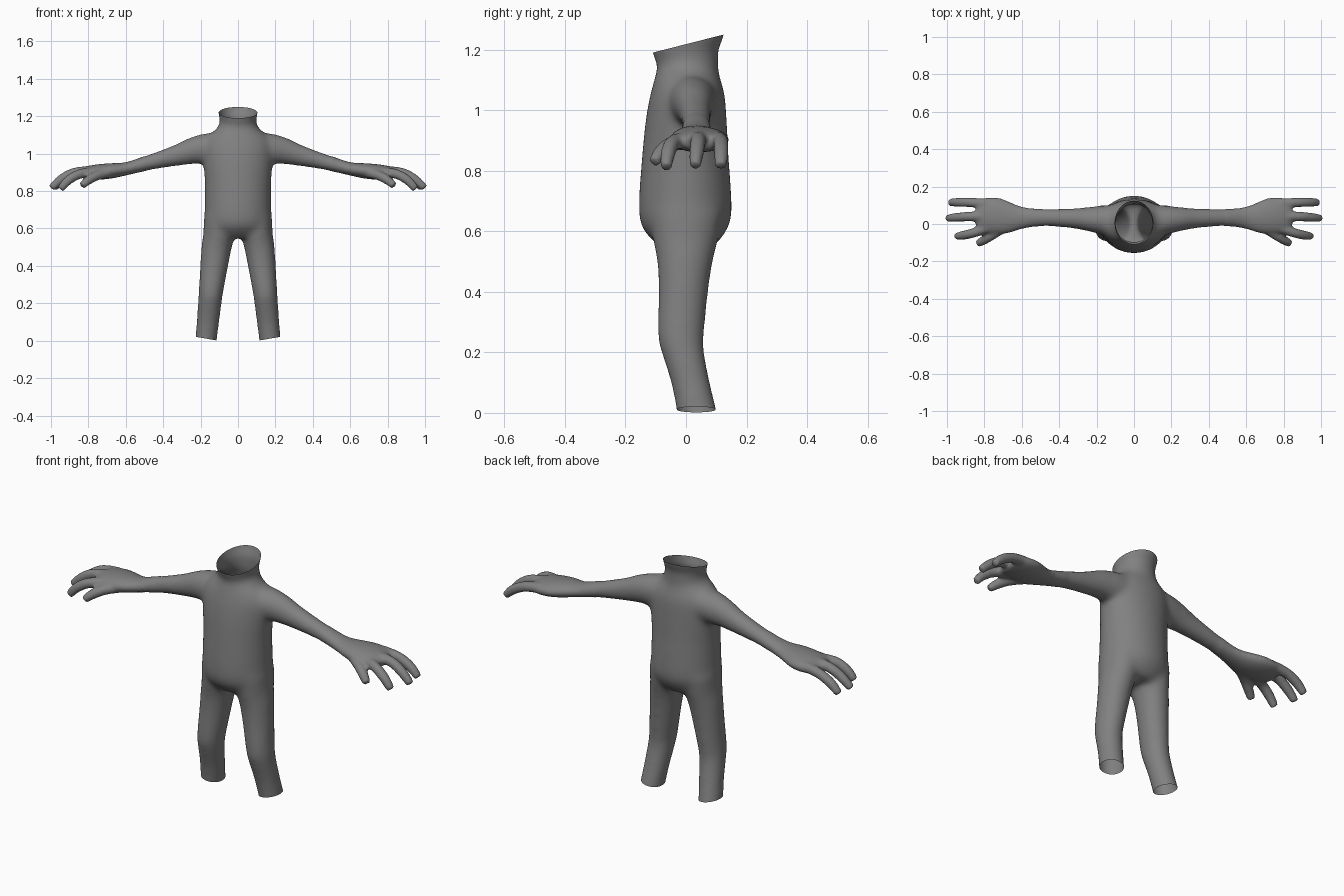
import bpy, bmesh, math
from mathutils import Vector

if "Cube" in bpy.data.objects:
    bpy.data.objects.remove(bpy.data.objects["Cube"])


def catmull(p, steps=4):
    """Smoothly subdivide a list of section tuples."""
    out = []
    for i in range(len(p) - 1):
        a, b, c, d = p[max(i - 1, 0)], p[i], p[i + 1], p[min(i + 2, len(p) - 1)]
        for k in range(steps):
            t = k / steps
            out.append([0.5 * (2 * w1 + (w2 - w0) * t + (2 * w0 - 5 * w1 + 4 * w2 - w3) * t * t
                               + (3 * w1 - w0 - 3 * w2 + w3) * t ** 3)
                        for w0, w1, w2, w3 in zip(a, b, c, d)])
    return out + [list(p[-1])]


def tube(bm, sections, side, sign=1, n=28):
    """Loft ellipses (x, y, z, radius along side, other radius) into a closed tube."""
    secs = catmull(sections)
    rings = []
    for i, s in enumerate(secs):
        t = Vector(secs[min(i + 1, len(secs) - 1)][:3]) - Vector(secs[max(i - 1, 0)][:3])
        t.normalize()
        u = (side - t * side.dot(t)).normalized()
        v = t.cross(u)
        ring = []
        for k in range(n):
            a = 2 * math.pi * k / n
            q = Vector(s[:3]) + u * (s[3] * math.cos(a)) + v * (s[4] * math.sin(a))
            ring.append(bm.verts.new((q.x * sign, q.y, q.z)))
        rings.append(ring)
    faces = [bm.faces.new(rings[0]), bm.faces.new(rings[-1])]
    for r0, r1 in zip(rings, rings[1:]):
        for k in range(n):
            j = (k + 1) % n
            faces.append(bm.faces.new((r0[k], r0[j], r1[j], r1[k])))
    bmesh.ops.recalc_face_normals(bm, faces=faces)


X, Y = Vector((1, 0, 0)), Vector((0, 1, 0))

# torso and flared neck: (z, half width, front y, back y)
torso = [(0.55, .13, -.09, .09), (0.59, .168, -.128, .128), (0.64, .18, -.153, .150),
         (0.72, .178, -.155, .150), (0.85, .178, -.145, .141), (0.95, .186, -.135, .136),
         (1.04, .19, -.120, .130), (1.09, .165, -.108, .118), (1.13, .118, -.096, .108),
         (1.165, .098, -.093, .108), (1.20, .102, -.112, .112), (1.25, .110, -.128, .127),
         (1.33, .12, -.145, .143)]
torso = [(0, (f + b) / 2, z, w, (b - f) / 2) for z, w, f, b in torso]

leg = [(.095, 0, .66, .088, .12), (.102, -.002, .57, .084, .108), (.115, -.004, .50, .081, .093),
       (.128, -.009, .40, .075, .083), (.145, -.017, .26, .066, .078), (.151, -.009, .20, .064, .070),
       (.161, .015, .10, .061, .064), (.175, .042, -.03, .058, .068), (.181, .05, -.08, .058, .068)]

arm = [(.08, .02, 1.035, .085, .08), (.17, .022, 1.027, .078, .082), (.24, .026, 1.016, .066, .073),
       (.32, .03, .993, .055, .059), (.42, .033, .967, .049, .047), (.52, .034, .94, .048, .038),
       (.60, .033, .919, .060, .035), (.68, .035, .908, .087, .041), (.75, .045, .902, .098, .041),
       (.81, .047, .898, .090, .034), (.845, .047, .892, .070, .023)]

# thumb and three fingers: path points
digits = [
    [(.68, -.01, .90), (.75, -.055, .884), (.80, -.085, .858), (.835, -.105, .828)],
    [(.77, -.015, .90), (.85, -.045, .89), (.91, -.06, .855), (.95, -.066, .81)],
    [(.78, .04, .91), (.88, .04, .898), (.95, .035, .86), (.998, .03, .815)],
    [(.78, .108, .905), (.87, .115, .892), (.94, .116, .858), (.985, .115, .815)]]
radii = [.027, .026, .025, .02]

bm = bmesh.new()
tube(bm, torso, X, n=48)
for s in (1, -1):
    tube(bm, leg, X, s)
    tube(bm, arm, Y, s)
    for path in digits:
        tube(bm, [(*p, r, r) for p, r in zip(path, radii)], Y, s, 16)
raw = bpy.data.meshes.new("body")
bm.to_mesh(raw)
bm.free()
body = bpy.data.objects.new("body", raw)
bpy.context.collection.objects.link(body)

# fuse all parts into one skin
mod = body.modifiers.new("fuse", 'REMESH')
mod.mode = 'VOXEL'
mod.voxel_size = 0.008
bpy.context.view_layer.update()
fused = bpy.data.meshes.new_from_object(body.evaluated_get(bpy.context.evaluated_depsgraph_get()))
body.modifiers.clear()

# soften the joins, strongly on the trunk and lightly on the hands
bm = bmesh.new()
bm.from_mesh(fused)
trunk = [v for v in bm.verts if abs(v.co.x) < 0.5]
for i in range(24):
    bmesh.ops.smooth_vert(bm, verts=trunk, factor=0.5, use_axis_x=True, use_axis_y=True, use_axis_z=True)
for i in range(5):
    bmesh.ops.smooth_vert(bm, verts=bm.verts, factor=0.5, use_axis_x=True, use_axis_y=True, use_axis_z=True)

# cut the neck and both legs open
cuts = [((0, .125, 1.25), (0, -.255, 1)), ((.117, 0, .002), (.17, 0, -1)), ((-.117, 0, .002), (-.17, 0, -1))]
for co, no in cuts:
    bmesh.ops.bisect_plane(bm, geom=bm.verts[:] + bm.edges[:] + bm.faces[:], plane_co=co,
                           plane_no=Vector(no).normalized(), clear_outer=True)
for f in bm.faces:
    f.smooth = True
bm.to_mesh(fused)
bm.free()
body.data = fused

# dark grey skin
dark = bpy.data.materials.new("dark_grey")
dark.diffuse_color = (0.22, 0.22, 0.22, 1)
dark.use_nodes = True
dark.node_tree.nodes["Principled BSDF"].inputs["Base Color"].default_value = dark.diffuse_color
fused.materials.clear()
fused.materials.append(dark)
